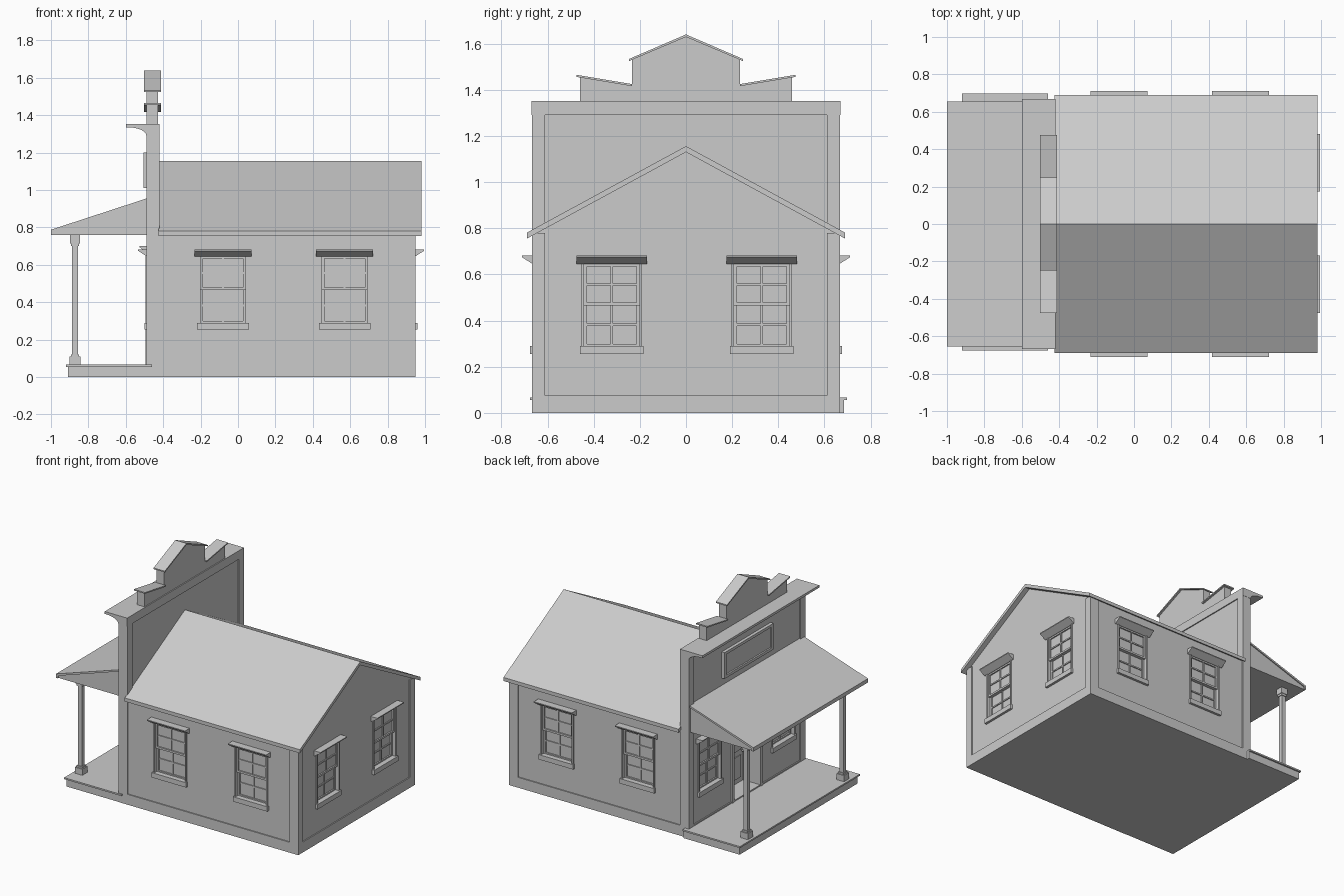
import bpy, bmesh, math
from mathutils import Matrix, Vector

default = bpy.data.objects.get("Cube")
if default:
    bpy.data.objects.remove(default)


def add_box(bm, x, y, z, matrix=Matrix()):
    """Box spanning the (low, high) pairs x, y and z."""
    size = Matrix.Diagonal((x[1] - x[0], y[1] - y[0], z[1] - z[0], 1))
    centre = Vector((sum(x) / 2, sum(y) / 2, sum(z) / 2))
    bmesh.ops.create_cube(bm, size=1, matrix=matrix @ Matrix.Translation(centre) @ size)


def add_prism(bm, profile, axis, low, high):
    """Extrude a 2D profile along x or y."""
    def point(a, b, c):
        return (c, a, b) if axis == "x" else (a, c, b)
    face = bm.faces.new([bm.verts.new(point(a, b, low)) for a, b in profile])
    new = bmesh.ops.extrude_face_region(bm, geom=[face])["geom"]
    step = Vector(point(0, 0, high - low))
    bmesh.ops.translate(bm, verts=[v for v in new if isinstance(v, bmesh.types.BMVert)], vec=step)


def finish(name, bm):
    bmesh.ops.recalc_face_normals(bm, faces=bm.faces[:])
    mesh = bpy.data.meshes.new(name)
    bm.to_mesh(mesh)
    bm.free()
    obj = bpy.data.objects.new(name, mesh)
    bpy.context.collection.objects.link(obj)
    return obj


def boxes(name, *spans):
    bm = bmesh.new()
    for span in spans:
        add_box(bm, *span)
    return finish(name, bm)


def prism(name, profile, axis, low, high):
    bm = bmesh.new()
    add_prism(bm, profile, axis, low, high)
    return finish(name, bm)


def on_wall(x, y, degrees):
    return Matrix.Translation((x, y, 0)) @ Matrix.Rotation(math.radians(degrees), 4, "Z")


# Main dimensions
HALF, WALL = 0.667, 0.659
BACK, FRONT = 0.942, -0.482
EAVE, EAVE_Z, RIDGE_Z, SLAB = 0.69, 0.755, 1.13, 0.026
wall_top = RIDGE_Z - (RIDGE_Z - EAVE_Z) * WALL / EAVE + 0.005

# Gabled body and tall false front
body = prism("body", [(-WALL, 0), (WALL, 0), (WALL, wall_top), (0, RIDGE_Z + 0.005),
                      (-WALL, wall_top)], "x", -0.45, BACK)
false_front = boxes("false_front", ((FRONT, -0.428), (-0.66, 0.66), (0, 1.345)))

# Gabled roof slab
prism("main_roof", [(-EAVE, EAVE_Z), (0, RIDGE_Z), (EAVE, EAVE_Z), (EAVE, EAVE_Z + SLAB),
                    (0, RIDGE_Z + SLAB), (-EAVE, EAVE_Z + SLAB)], "x", -0.425, 0.98)

# Corner boards, plinth and false front border
boxes("plinth", ((-0.45, 0.95), (-HALF, HALF), (0, 0.075)))
for side, label in ((1, "left"), (-1, "right")):
    span = tuple(sorted((side * 0.61, side * HALF)))
    boxes("corner_board_" + label, ((0.88, 0.95), span, (0, 0.78)))
    boxes("front_stile_" + label, ((-0.49, -0.42), span, (0, 1.35)))
boxes("front_rails", ((-0.49, -0.42), (-0.61, 0.61), (1.29, 1.35)),
      ((-0.49, -0.42), (-0.61, 0.61), (0, 0.075)))

# Curved cornice
cove = [(-0.49 - 0.095 * math.cos(t), 1.29 + 0.045 * math.sin(t))
        for t in (math.radians(90 - 15 * i) for i in range(7))]
cove = [(-0.585 + 0.095 * math.sin(t), 1.29 + 0.045 * math.cos(t))
        for t in (math.radians(15 * i) for i in range(7))]
prism("cornice", [(-0.6, 1.335)] + cove + [(-0.42, 1.29), (-0.42, 1.352), (-0.6, 1.352)],
      "y", -HALF - 0.002, HALF + 0.002)

# Stepped crest with sloping caps
prism("crest_centre", [(-0.235, 1.345), (0.235, 1.345), (0.235, 1.53), (0, 1.63),
                       (-0.235, 1.53)], "x", -0.488, -0.428)
prism("crest_centre_cap", [(-0.248, 1.524), (0, 1.629), (0.248, 1.524), (0.248, 1.533),
                           (0, 1.64), (-0.248, 1.533)], "x", -0.503, -0.413)
for s, label in ((1, "left"), (-1, "right")):
    prism("crest_step_" + label, [(s * 0.22, 1.345), (s * 0.46, 1.345), (s * 0.46, 1.457),
                                  (s * 0.22, 1.417)], "x", -0.488, -0.428)
    prism("crest_step_cap_" + label, [(s * 0.235, 1.416), (s * 0.475, 1.456), (s * 0.475, 1.465),
                                      (s * 0.235, 1.425)], "x", -0.503, -0.413)

# Blank sign board
boxes("sign_board", ((-0.494, -0.475), (-0.27, 0.27), (1.02, 1.19)))
boxes("sign_frame",
      ((-0.505, -0.475), (-0.28, 0.28), (1.01, 1.03)),
      ((-0.505, -0.475), (-0.28, 0.28), (1.18, 1.2)),
      ((-0.505, -0.475), (-0.28, -0.26), (1.03, 1.18)),
      ((-0.505, -0.475), (0.26, 0.28), (1.03, 1.18)))

# Porch deck, roof and posts
boxes("porch_deck", ((-0.91, -0.46), (-0.665, 0.685), (0, 0.055)),
      ((-0.92, -0.46), (-0.677, 0.697), (0.055, 0.066)))
prism("porch_roof_body", [(-0.985, 0.76), (-0.48, 0.76), (-0.48, 0.945), (-0.985, 0.782)],
      "y", -0.648, 0.648)
prism("porch_roof", [(-1, 0.76), (-0.985, 0.76), (-0.985, 0.778), (-0.48, 0.945), (-0.48, 0.958),
                     (-1, 0.788)], "y", -0.656, 0.656)
for y, label in ((0.55, "left"), (-0.55, "right")):
    sections = ((0.03, 0.06, 0.11), (0.022, 0.11, 0.122), (0.016, 0.12, 0.71),
                (0.022, 0.7, 0.715), (0.026, 0.715, 0.765))
    boxes("porch_post_" + label,
          *[((-0.872 - r, -0.872 + r), (y - r, y + r), (a, b)) for r, a, b in sections])


def add_hood(bm, half, z, out):
    """Wedge shaped hood, outward is -y."""
    add_prism(bm, [(0.01, z), (-0.006, z), (-out, z + 0.03), (-out, z + 0.037),
                   (0.01, z + 0.037)], "x", -half, half)


def window_mesh():
    """Double hung window with hood, sill and two by two panes per sash."""
    bm = bmesh.new()
    add_hood(bm, 0.153, 0.645, 0.052)
    add_box(bm, (-0.138, 0.138), (-0.018, 0.03), (0.255, 0.29))
    for s in (-1, 1):
        add_box(bm, tuple(sorted((s * 0.121, s * 0.132))), (-0.008, 0.03), (0.29, 0.645))
    for low, high, d in ((0.465, 0.648, 0.002), (0.285, 0.48, 0.018)):
        depth, bar = (d, d + 0.016), 0.014
        for x in ((-0.122, -0.122 + bar), (0.122 - bar, 0.122)):
            add_box(bm, x, depth, (low, high))
        for z in ((low, low + bar), (high - bar, high)):
            add_box(bm, (-0.122, 0.122), depth, z)
        mid = (low + high) / 2
        add_box(bm, (-0.005, 0.005), (d + 0.003, d + 0.014), (low, high))
        add_box(bm, (-0.122, 0.122), (d + 0.003, d + 0.014), (mid - 0.005, mid + 0.005))
        add_box(bm, (-0.12, 0.12), (d + 0.01, d + 0.013), (low, high))
    return finish("window", bm)


# Windows on all four walls, each set into a cut opening
places = {"side_right_front": (-0.08, -WALL, 0), "side_right_back": (0.57, -WALL, 0),
          "side_left_front": (-0.08, WALL, 180), "side_left_back": (0.57, WALL, 180),
          "back_left": (BACK, 0.328, 90), "back_right": (BACK, -0.322, 90),
          "porch_left": (FRONT, 0.42, -90), "porch_right": (FRONT, -0.42, -90)}
template = window_mesh()
cutter_bm = bmesh.new()
for i, (label, place) in enumerate(places.items()):
    window = template
    if i:
        window = bpy.data.objects.new("window", template.data)
        bpy.context.collection.objects.link(window)
    window.name = "window_" + label
    window.matrix_world = on_wall(*place)
    add_box(cutter_bm, (-0.122, 0.122), (-0.05, 0.04), (0.28, 0.648), on_wall(*place))

# Recessed entrance door with panels, casing, hood and knob
doorway = on_wall(FRONT, 0, -90)
add_box(cutter_bm, (-0.15, 0.15), (-0.05, 0.15), (0.075, 0.655), doorway)
bm = bmesh.new()
add_hood(bm, 0.195, 0.665, 0.045)
for s in (-1, 1):
    add_box(bm, tuple(sorted((s * 0.15, s * 0.175))), (-0.012, 0.02), (0.06, 0.665))
    for z in ((0.11, 0.27), (0.31, 0.5)):
        add_box(bm, tuple(sorted((s * 0.025, s * 0.12))), (0.124, 0.14), z)
add_box(bm, (-0.15, 0.15), (-0.012, 0.02), (0.645, 0.667))
add_box(bm, (-0.15, 0.15), (0.115, 0.145), (0.54, 0.56))
add_box(bm, (-0.149, 0.149), (0.13, 0.155), (0.07, 0.655))
bmesh.ops.create_uvsphere(bm, u_segments=10, v_segments=6, radius=0.012,
                          matrix=Matrix.Translation((0.135, 0.118, 0.3)))
finish("entrance_door", bm).matrix_world = doorway

# Cut the openings
cutter = finish("opening_cutter", cutter_bm)
cutter.hide_render = True
cutter.hide_set(True)
cutter.display_type = "WIRE"
for target in (body, false_front):
    cut = target.modifiers.new("openings", "BOOLEAN")
    cut.object, cut.operation, cut.solver = cutter, "DIFFERENCE", "EXACT"
